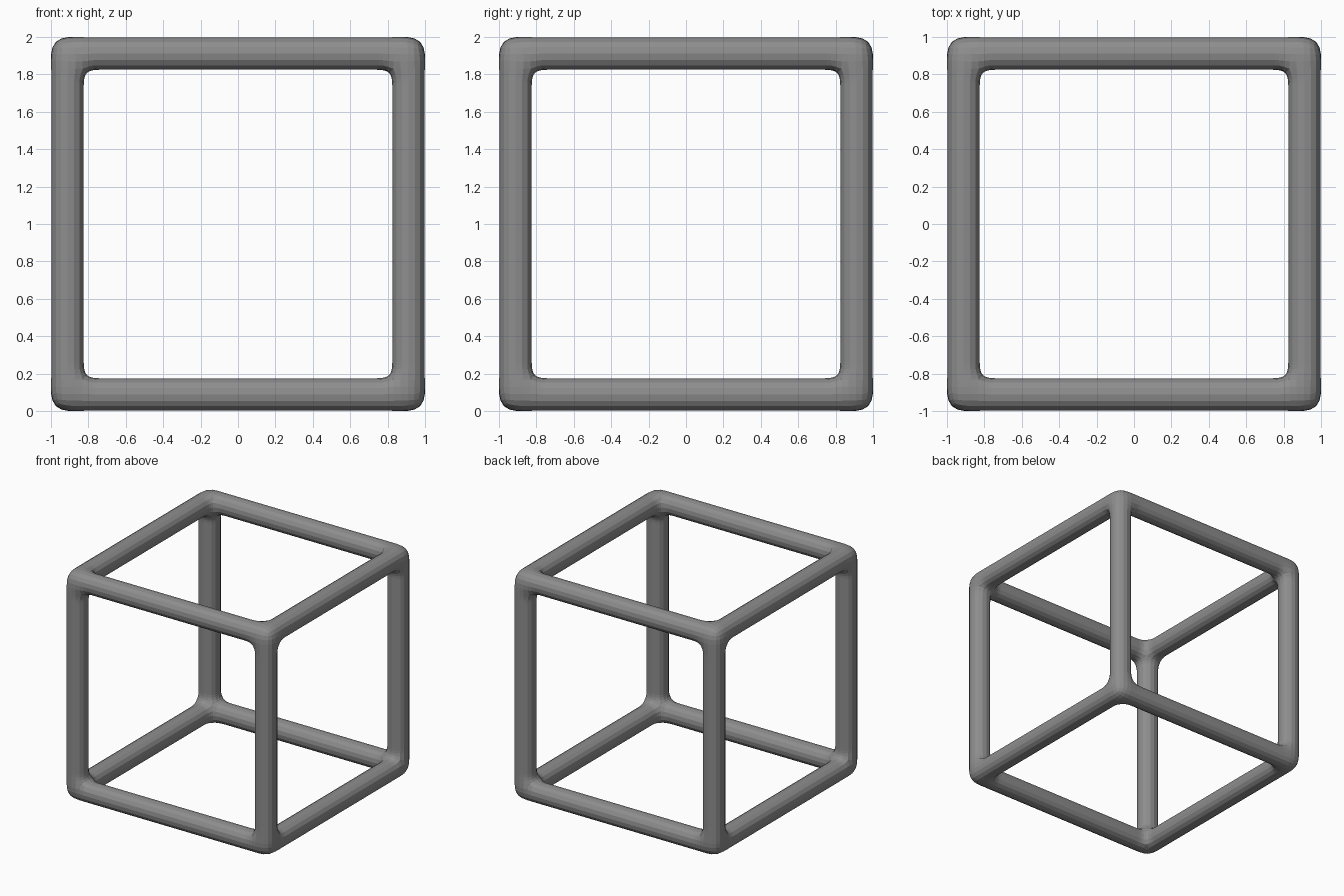
import bpy, bmesh

if "Cube" in bpy.data.objects:
    bpy.data.objects.remove(bpy.data.objects["Cube"])

# Grid cuts along each axis: thick outer cells, then support loops for the fillets
OUT, T, W = 1.005, 0.188, 0.085
half = [OUT, OUT - T, OUT - T - W, OUT - T - 2 * W, 0.3]
cuts = [-c for c in half] + half[::-1]
N = len(cuts) - 1


def filled(c):
    # a cell belongs to a bar when at least two of its axes lie in an outer slot
    return all(0 <= i < N for i in c) and sum(i in (0, N - 1) for i in c) >= 2


# Cube frame: square bars meeting in shared corner blocks
bm = bmesh.new()
verts = {}


def vert(key):
    if key not in verts:
        verts[key] = bm.verts.new([cuts[i] for i in key])
    return verts[key]


for i in range(N):
    for j in range(N):
        for k in range(N):
            cell = (i, j, k)
            if not filled(cell):
                continue
            for ax in range(3):
                u, v = (ax + 1) % 3, (ax + 2) % 3
                for side in (0, 1):
                    near = list(cell)
                    near[ax] += 1 if side else -1
                    if filled(near):
                        continue
                    ring = []
                    for du, dv in ((0, 0), (1, 0), (1, 1), (0, 1)):
                        p = list(cell)
                        p[ax] += side
                        p[u] += du
                        p[v] += dv
                        ring.append(vert(tuple(p)))
                    bm.faces.new(ring if side else ring[::-1])

bmesh.ops.translate(bm, verts=bm.verts, vec=(0, 0, 1))
mesh = bpy.data.meshes.new("cube_frame")
bm.to_mesh(mesh)
bm.free()
frame = bpy.data.objects.new("cube_frame", mesh)
bpy.context.collection.objects.link(frame)

# Round the bars into 16 flat sides and fillet the joints
sub = frame.modifiers.new("round_bars", 'SUBSURF')
sub.levels = sub.render_levels = 2
mesh.polygons.foreach_set("use_smooth", [False] * len(mesh.polygons))

# Dark grey finish
mat = bpy.data.materials.new("dark_grey")
mat.diffuse_color = (0.27, 0.27, 0.27, 1)
mat.use_nodes = True
mat.node_tree.nodes["Principled BSDF"].inputs["Base Color"].default_value = mat.diffuse_color
mesh.materials.append(mat)
